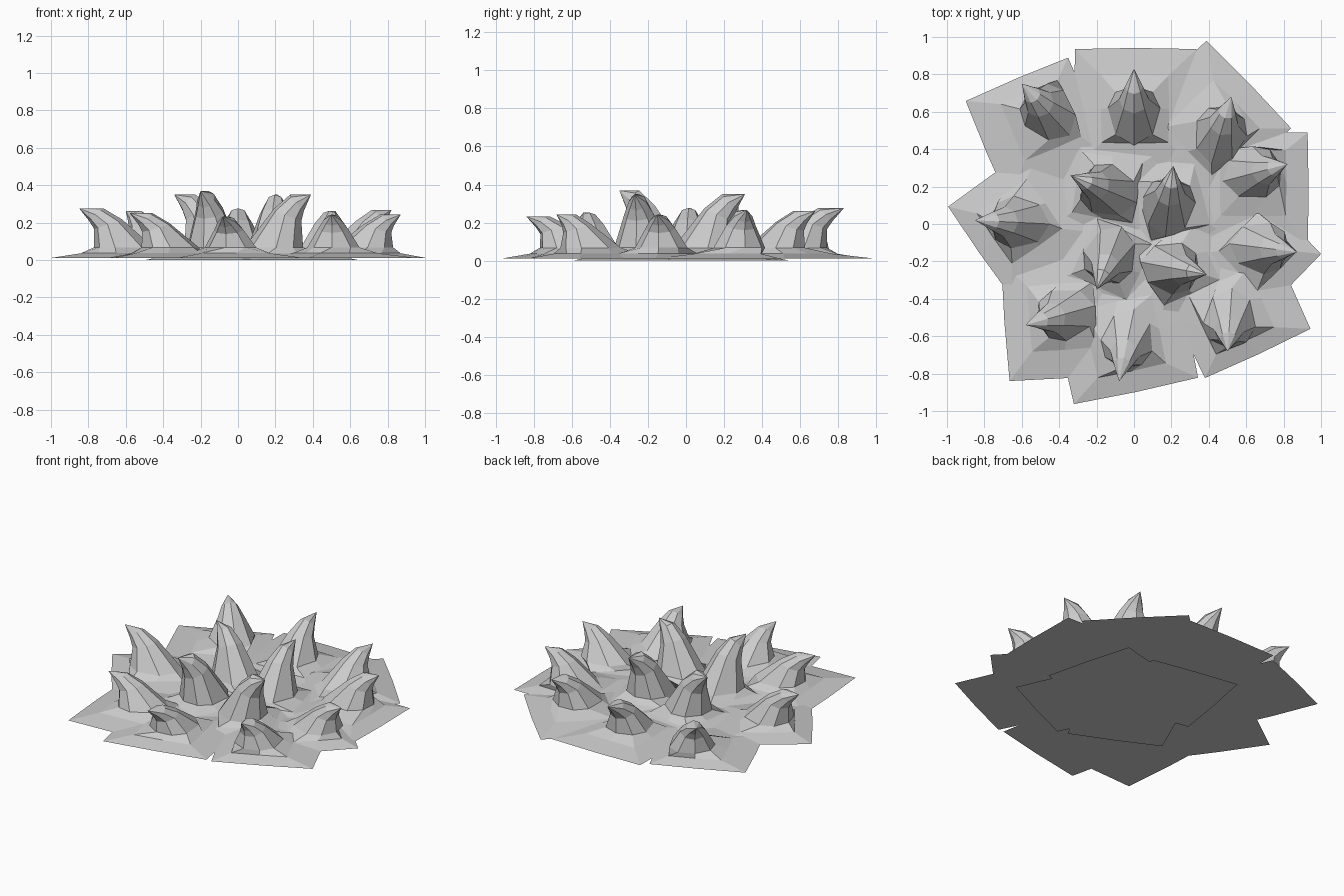
import bpy
import bmesh
from math import cos, sin, radians
from mathutils import Vector

if "Cube" in bpy.data.objects:
    bpy.data.objects.remove(bpy.data.objects["Cube"])

# base centre x, y, base corner radius, corner angle, stem x, y, tip x, y, height
SPIKES = [
    (0.01, 0.61, 0.46, 45, 0.00, 0.62, 0.00, 0.83, 0.285),
    (-0.51, 0.50, 0.42, 158, -0.48, 0.62, -0.60, 0.75, 0.27),
    (-0.58, 0.02, 0.42, 170, -0.65, 0.01, -0.85, 0.02, 0.285),
    (-0.37, -0.50, 0.45, 229, -0.40, -0.49, -0.58, -0.54, 0.26),
    (-0.06, -0.56, 0.48, 237, -0.04, -0.65, -0.08, -0.84, 0.24),
    (0.53, -0.41, 0.44, -20, 0.51, -0.54, 0.50, -0.68, 0.25),
    (0.62, -0.16, 0.38, 0, 0.71, -0.13, 0.87, -0.15, 0.25),
    (0.61, 0.17, 0.45, 45, 0.67, 0.28, 0.82, 0.32, 0.275),
    (0.38, 0.52, 0.46, 89, 0.47, 0.51, 0.52, 0.68, 0.27),
    (-0.12, 0.20, 0.42, 35, -0.17, 0.19, -0.34, 0.26, 0.36),
    (0.22, 0.10, 0.42, 60, 0.19, 0.13, 0.21, 0.31, 0.36),
    (-0.10, -0.18, 0.42, 20, -0.14, -0.20, -0.20, -0.35, 0.38),
    (0.25, -0.20, 0.42, 70, 0.23, -0.24, 0.39, -0.27, 0.36),
]


def make_spike(name, bx, by, radius, ang, cx, cy, tx, ty, h, floor):
    stem, tip = Vector((cx, cy, 0)), Vector((tx, ty, 0))
    out = (tip - stem).normalized()
    side = Vector((-out.y, out.x, 0))
    reach = (tip - stem).length
    bm = bmesh.new()
    rings = []

    # square base slab with mid-edge points
    base = []
    for i in range(8):
        r = radius * (1.0 if i % 2 == 0 else 0.72)
        a = radians(ang + 45 * i)
        base.append(Vector((bx + r * cos(a), by + r * sin(a), floor)))
    rings.append(base)

    # gentle skirt between slab and stem
    rings.append([p.lerp(stem, 0.45) + Vector((0, 0, 0.035 - 0.45 * floor)) for p in base])

    # stem sections: forward shift, inner, outer and side radius, inner and outer height
    sections = [
        (0.00, 0.20, 0.12, 0.14, 0.066, 0.068),
        (0.22 * reach, 0.075, 0.075, 0.08, 0.76 * h, 0.58 * h),
        (0.55 * reach, 0.04, 0.035, 0.048, 0.97 * h, 0.73 * h),
    ]
    start = base[0] - Vector((bx, by, floor))
    phase = out.xy.angle_signed(start.xy)
    # snap stem corners to the nearest direction along the bend
    steps = round(phase / radians(45))
    for shift, inner, outer, wide, z_in, z_out in sections:
        ring = []
        for i in range(8):
            a = radians(45 * (i - steps))
            f, s = cos(a), sin(a)
            along = shift + f * (outer if f > 0 else inner)
            k = (f + 1) / 2
            p = stem + out * along + side * s * wide
            p.z = z_in * (1 - k) + z_out * k
            ring.append(p)
        rings.append(ring)

    loops = [[bm.verts.new(p) for p in ring] for ring in rings]
    bm.faces.new(loops[0][::-1])
    for lo, hi in zip(loops, loops[1:]):
        for i in range(8):
            j = (i + 1) % 8
            bm.faces.new((lo[i], lo[j], hi[j], hi[i]))
    # hooked tip
    point = bm.verts.new((tx, ty, h * 0.97))
    for i in range(8):
        bm.faces.new((loops[-1][i], loops[-1][(i + 1) % 8], point))
    bmesh.ops.recalc_face_normals(bm, faces=bm.faces)

    mesh = bpy.data.meshes.new(name)
    bm.to_mesh(mesh)
    bm.free()
    bpy.context.collection.objects.link(bpy.data.objects.new(name, mesh))


# outer ring of small spikes, then four taller inner spikes
for n, row in enumerate(SPIKES):
    inner = n >= 9
    make_spike(("inner_spike_" if inner else "outer_spike_") + str(n + 1), *row,
               0.0 if inner else 0.012)
